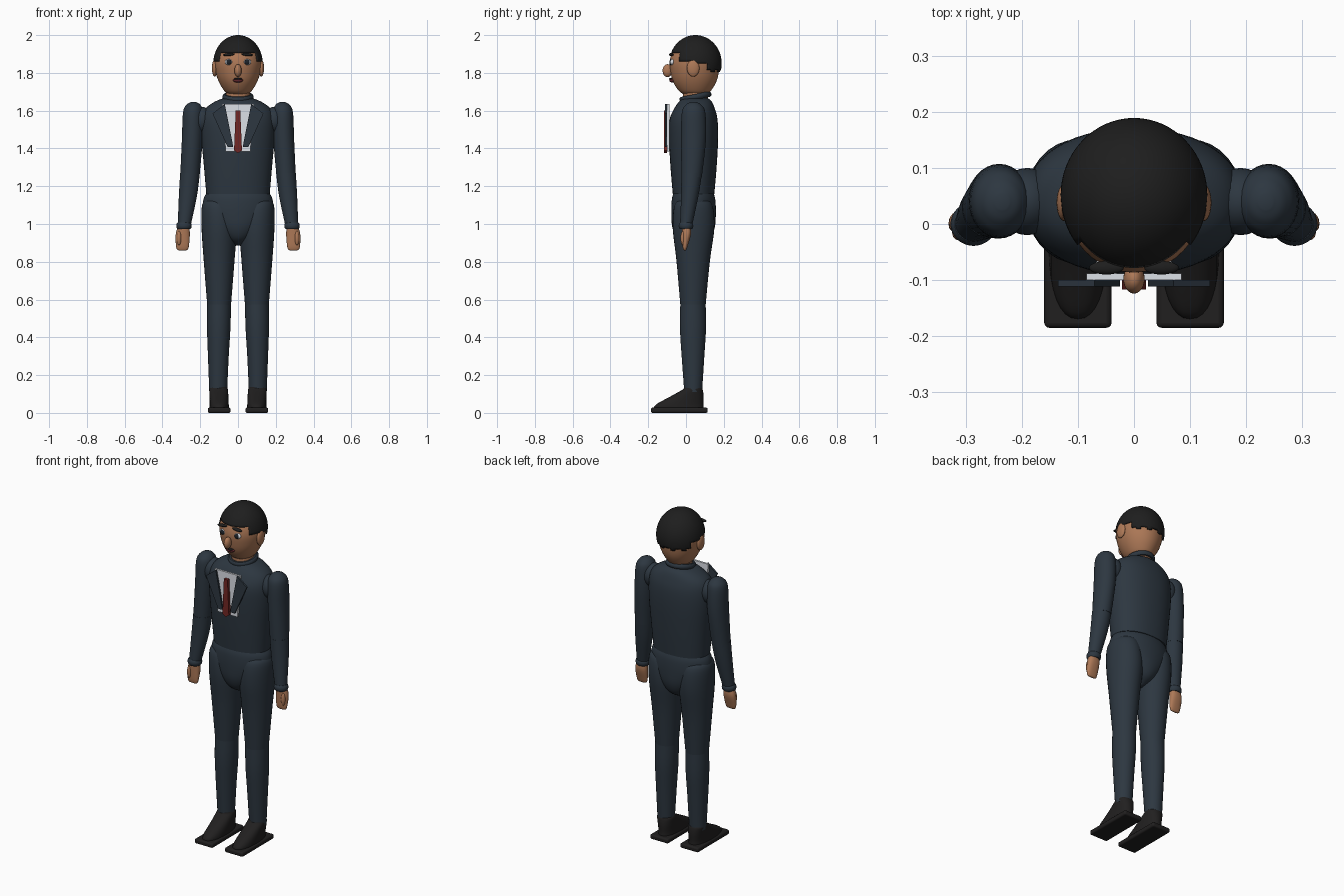
import bpy, bmesh, math
from mathutils import Matrix, Vector

old = bpy.data.objects.get("Cube")
if old:
    bpy.data.objects.remove(old)


def material(name, rgb):
    m = bpy.data.materials.new(name)
    m.use_nodes = True
    m.diffuse_color = (*rgb, 1)
    m.node_tree.nodes["Principled BSDF"].inputs["Base Color"].default_value = (*rgb, 1)
    return m


SUIT = material("navy_suit", (.026, .038, .052))
SKIN = material("brown_skin", (.42, .19, .095))
HAIR = material("black_hair", (.013, .013, .013))
SHOE = material("black_leather", (.015, .014, .014))
WHITE = material("shirt_white", (.72, .75, .8))
RED = material("tie_red", (.17, .02, .018))
LIPS = material("dark_lips", (.12, .02, .025))
IRIS = material("dark_iris", (.012, .016, .022))


def finish(bm, name, mat, angle=40):
    bmesh.ops.recalc_face_normals(bm, faces=bm.faces)
    mesh = bpy.data.meshes.new(name)
    bm.to_mesh(mesh)
    bm.free()
    mesh.materials.append(mat)
    mesh.shade_smooth()
    mesh.set_sharp_from_angle(angle=math.radians(angle))
    ob = bpy.data.objects.new(name, mesh)
    bpy.context.collection.objects.link(ob)
    return ob


def spline(a, b, c, d, t):
    return b + (c - a) * (t / 2) + (a * 2 - b * 5 + c * 4 - d) * (t * t / 2) \
        + (b * 3 - a - c * 3 + d) * (t ** 3 / 2)


def loft(name, rings, mat, side=1, n=32, steps=5, power=2.0):
    """Skin smoothly interpolated elliptical rings: (z, cx, cy, rx, ry)."""
    keys = [Vector(r) for r in rings]
    keys = [keys[0]] + keys + [keys[-1]]
    sections = [spline(*keys[i:i + 4], k / steps)
                for i in range(len(keys) - 3) for k in range(steps)] + [keys[-1]]
    bm = bmesh.new()
    loops = []
    for z, cx, cy, rx, ry in sections:
        loop = []
        for k in range(n):
            a = math.tau * k / n
            c, s = math.cos(a), math.sin(a)
            px = math.copysign(abs(c) ** (2 / power), c)
            py = math.copysign(abs(s) ** (2 / power), s)
            loop.append(bm.verts.new((side * (cx + rx * px), cy + ry * py, z)))
        loops.append(loop)
    for a, b in zip(loops, loops[1:]):
        for k in range(n):
            bm.faces.new((a[k], a[k - 1], b[k - 1], b[k]))
    bm.faces.new(loops[0])
    bm.faces.new(loops[-1])
    return finish(bm, name, mat)


def ball(name, center, radii, mat, tilt=0, axis='Y'):
    bm = bmesh.new()
    bmesh.ops.create_uvsphere(bm, u_segments=24, v_segments=14, radius=1)
    bm.transform(Matrix.Translation(center) @ Matrix.Rotation(tilt, 4, axis)
                 @ Matrix.Diagonal((*radii, 1)))
    return finish(bm, name, mat)


def plate(name, points, front, back, mat, side=1):
    """Flat outline in x and z, thickened along y."""
    bm = bmesh.new()
    face = bm.faces.new([bm.verts.new((side * x, front, z)) for x, z in points])
    new = bmesh.ops.extrude_face_region(bm, geom=[face])["geom"]
    bmesh.ops.translate(bm, vec=(0, back - front, 0),
                        verts=[v for v in new if isinstance(v, bmesh.types.BMVert)])
    return finish(bm, name, mat, 30)


def ring(name, center, rx, ry, minor, mat, tilt=0, height=1):
    """Elliptical rolled band around z."""
    bm = bmesh.new()
    n, m = 32, 10
    grid = [[bm.verts.new(((rx + minor * math.cos(v)) * math.cos(u),
                           (ry + minor * math.cos(v)) * math.sin(u),
                           minor * height * math.sin(v)))
             for v in (math.tau * j / m for j in range(m))]
            for u in (math.tau * i / n for i in range(n))]
    for i in range(n):
        for j in range(m):
            bm.faces.new((grid[i][j], grid[i - 1][j], grid[i - 1][j - 1], grid[i][j - 1]))
    bm.transform(Matrix.Translation(center) @ Matrix.Rotation(tilt, 4, 'X'))
    return finish(bm, name, mat)


# Body core
loft("jacket_torso", [(1.16, 0, .04, .168, .11), (1.3, 0, .04, .18, .122),
                      (1.45, 0, .04, .193, .13), (1.55, 0, .04, .193, .127),
                      (1.61, 0, .045, .173, .108), (1.65, 0, .05, .118, .085),
                      (1.67, 0, .05, .06, .06)], SUIT, n=48, power=2.2)
loft("trouser_pelvis", [(1.166, 0, .04, .165, .105), (1.13, 0, .04, .183, .115),
                        (1.06, 0, .04, .182, .118), (.98, 0, .04, .13, .112),
                        (.92, 0, .04, .07, .085), (.885, 0, .04, .015, .03)], SUIT, n=48)
loft("neck", [(1.62, 0, .05, .066, .066), (1.75, 0, .05, .062, .066)], SKIN)
ring("jacket_collar", (0, .05, 1.673), .07, .073, .013, SUIT, tilt=.2, height=1.2)

# Shirt front, lapels and tie
plate("shirt_front", [(-.085, 1.635), (.085, 1.635), (.065, 1.385), (-.065, 1.385)],
      -.1, -.088, WHITE)
plate("tie", [(-.012, 1.6), (.012, 1.6), (.021, 1.39), (0, 1.375), (-.021, 1.39)],
      -.117, -.1, RED)

# Head
loft("head", [(1.685, 0, .05, .05, .06), (1.705, 0, .047, .073, .085),
              (1.75, 0, .046, .1, .113), (1.8, 0, .046, .118, .127),
              (1.86, 0, .046, .125, .132), (1.92, 0, .046, .11, .112),
              (1.97, 0, .046, .06, .065)], SKIN, n=40)
ball("nose", (0, -.098, 1.812), (.019, .026, .034), SKIN)
ball("mouth", (0, -.072, 1.76), (.027, .016, .011), LIPS)
ball("upper_lip", (0, -.076, 1.768), (.022, .014, .006), HAIR)


# Hair cap with a stepped hairline that drops toward the nape
def hairline(angle):
    if angle < 50:
        return 1.912
    if angle < 85:
        return 1.865
    if angle < 120:
        return 1.845
    return 1.8 if int(angle / 12) % 2 else 1.82


bm = bmesh.new()
bmesh.ops.create_uvsphere(bm, u_segments=64, v_segments=40, radius=1)
bm.transform(Matrix.Translation((0, .05, 1.85)) @ Matrix.Diagonal((.131, .139, .15, 1)))
below = []
for f in bm.faces:
    c = f.calc_center_median()
    if c.z < hairline(math.degrees(math.atan2(abs(c.x), .05 - c.y))):
        below.append(f)
bmesh.ops.delete(bm, geom=below, context='FACES')
hair = finish(bm, "hair", HAIR, 60)
shell = hair.modifiers.new("thickness", 'SOLIDIFY')
shell.thickness = .01

# Mirrored parts
for side, label in ((1, "left"), (-1, "right")):
    def named(part):
        return label + "_" + part

    # Face
    ball(named("ear"), (side * .124, .038, 1.825), (.014, .033, .045), SKIN)
    ball(named("eye"), (side * .048, -.073, 1.857), (.022, .012, .016), WHITE)
    ball(named("iris"), (side * .048, -.081, 1.857), (.014, .007, .014), IRIS)
    ball(named("eyebrow"), (side * .049, -.078, 1.897), (.031, .012, .008), HAIR,
         tilt=side * .08)

    # Lapel
    plate(named("lapel"), [(.07, 1.635), (.135, 1.585), (.055, 1.408), (.025, 1.408)],
          -.111, -.1, SUIT, side)

    # Arm
    ball(named("shoulder_joint"), (side * .19, .04, 1.55), (.055, .06, .07), SUIT)
    loft(named("upper_arm"), [(1.646, .235, .04, .012, .014), (1.632, .236, .04, .036, .04),
                              (1.59, .238, .04, .053, .062), (1.45, .242, .04, .055, .066),
                              (1.25, .255, .03, .051, .054)], SUIT, side)
    loft(named("forearm"), [(1.27, .254, .03, .052, .055), (1.15, .265, .02, .048, .046),
                            (.99, .285, 0, .034, .032)], SUIT, side)
    ring(named("cuff"), (side * .286, 0, .99), .03, .028, .011, SUIT, height=1.7)
    loft(named("hand"), [(1.0, .286, 0, .026, .022), (.95, .292, .003, .037, .024),
                         (.89, .294, -.004, .035, .015), (.866, .294, -.006, .029, .009),
                         (.86, .294, -.006, .018, .004)], SKIN, side, power=2.4)
    ball(named("thumb"), (side * .312, -.016, .925), (.012, .013, .038), SKIN)

    # Leg
    loft(named("thigh"), [(1.135, .11, .04, .05, .06), (1.1, .107, .04, .083, .1),
                          (.98, .1, .04, .093, .11), (.8, .1, .038, .081, .088),
                          (.56, .1, .037, .062, .066)], SUIT, side)
    loft(named("shin"), [(.58, .1, .037, .063, .067), (.45, .102, .037, .062, .069),
                         (.3, .104, .037, .055, .06), (.11, .105, .038, .047, .047)],
         SUIT, side)

    # Shoe
    loft(named("shoe_upper"), [(.02, .1, -.038, .052, .132), (.045, .1, -.033, .051, .125),
                               (.09, .101, .008, .05, .085), (.125, .103, .036, .049, .052),
                               (.138, .104, .034, .044, .044)], SHOE, side, power=2.3)
    bm = bmesh.new()
    bmesh.ops.create_cube(bm, size=1)
    bm.transform(Matrix.Translation((side * .1, -.035, .014)) @ Matrix.Diagonal((.12, .3, .028, 1)))
    sole = finish(bm, named("shoe_sole"), SHOE)
    edge = sole.modifiers.new("rounded_edge", 'BEVEL')
    edge.width = .009
    edge.segments = 3
